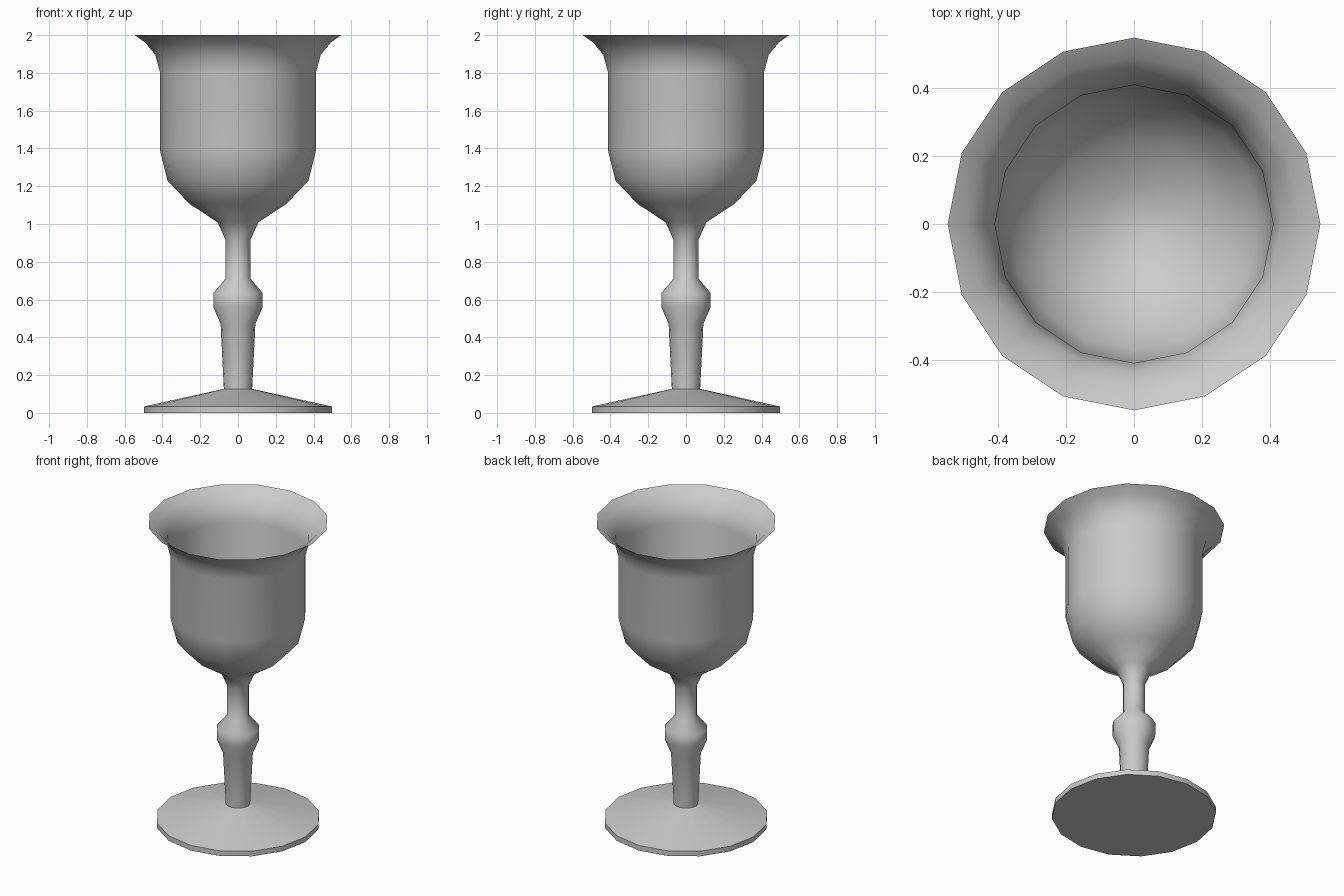
import bpy
import bmesh
import math

SIDES = 16

cube = bpy.data.objects.get("Cube")
if cube:
    bpy.data.objects.remove(cube, do_unlink=True)

# One plain grey for the whole goblet
metal = bpy.data.materials.new("plain grey")
metal.use_nodes = True
grey = (0.6, 0.6, 0.6, 1.0)
metal.diffuse_color = grey
metal.node_tree.nodes["Principled BSDF"].inputs["Base Color"].default_value = grey


def lathe(name, profile):
    """Turn an (r, z) profile around the z axis into a smooth-shaded object."""
    bm = bmesh.new()
    verts = [bm.verts.new((r, 0, z)) for r, z in profile]
    edges = [bm.edges.new(pair) for pair in zip(verts, verts[1:])]
    bmesh.ops.spin(bm, geom=verts + edges, cent=(0, 0, 0), axis=(0, 0, 1),
                   angle=math.tau, steps=SIDES)
    bmesh.ops.remove_doubles(bm, verts=bm.verts, dist=0.0005)
    bmesh.ops.recalc_face_normals(bm, faces=bm.faces)
    mesh = bpy.data.meshes.new(name)
    bm.to_mesh(mesh)
    bm.free()
    mesh.materials.append(metal)
    obj = bpy.data.objects.new(name, mesh)
    bpy.context.collection.objects.link(obj)
    bpy.ops.object.select_all(action="DESELECT")
    obj.select_set(True)
    bpy.context.view_layer.objects.active = obj
    bpy.ops.object.shade_smooth_by_angle(angle=math.radians(55))
    return obj


# Foot, stem with knop, and outside of the bowl up to the flared lip
outside = [
    (0, 0), (0.497, 0), (0.497, 0.034), (0.075, 0.127),
    (0.092, 0.47), (0.13, 0.56), (0.13, 0.635), (0.066, 0.71),
    (0.066, 0.916), (0.108, 1.009), (0.257, 1.107), (0.373, 1.229),
    (0.414, 1.393), (0.414, 1.806), (0.438, 1.896), (0.493, 1.962),
    (0.547, 2.0),
]
# Thin-walled inside of the bowl, from the lip down to its closed bottom
inside = [
    (0.49, 1.967), (0.432, 1.9), (0.408, 1.808), (0.408, 1.396),
    (0.366, 1.235), (0.252, 1.117), (0.1, 1.03), (0, 1.015),
]
lathe("goblet", outside + inside)
